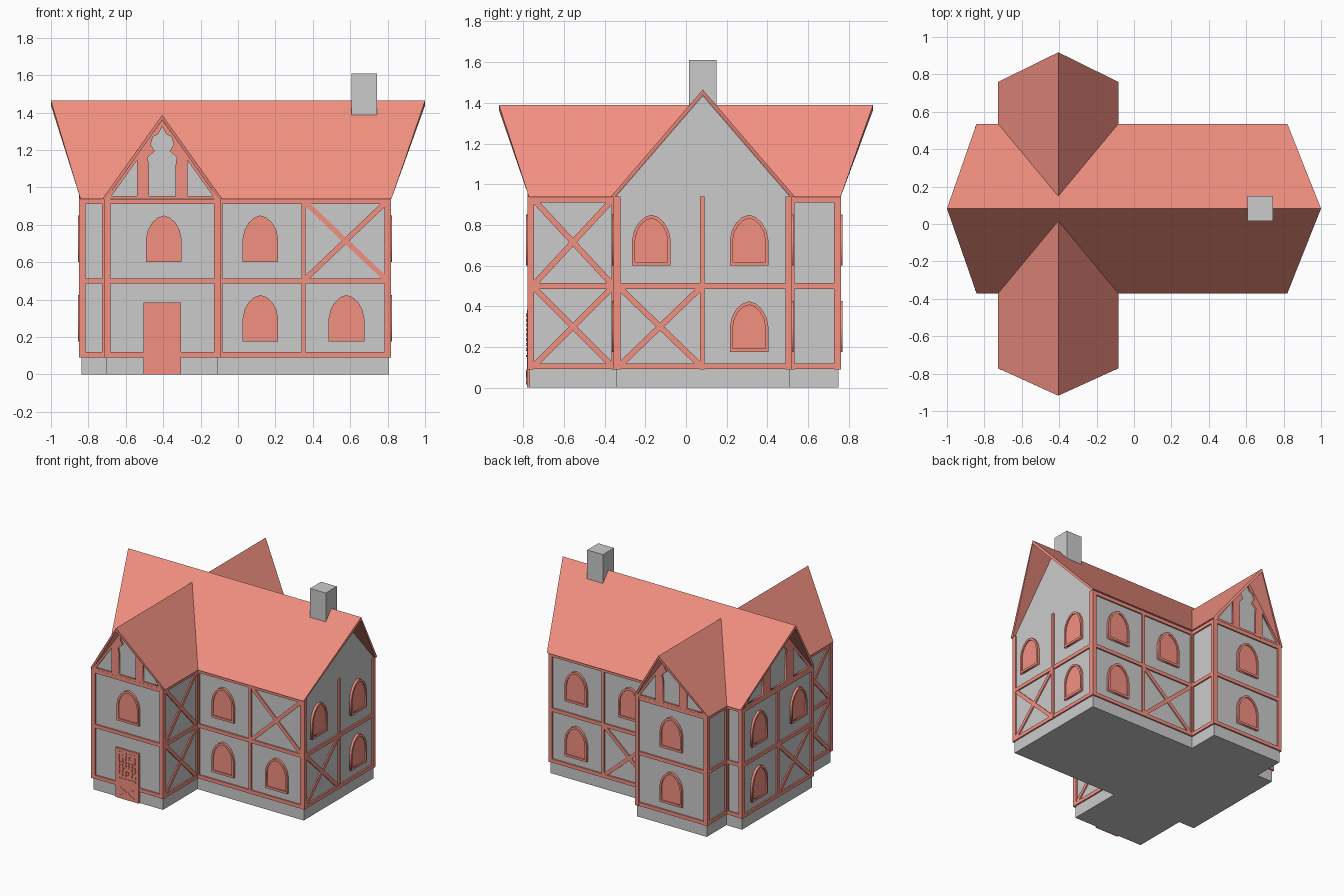
import bpy, bmesh, math, random
from mathutils import Matrix, Vector

if "Cube" in bpy.data.objects:
    bpy.data.objects.remove(bpy.data.objects["Cube"])

red = bpy.data.materials.new("red_paint")
red.diffuse_color = (0.9, 0.28, 0.22, 1)
red.use_nodes = True
red.node_tree.nodes["Principled BSDF"].inputs["Base Color"].default_value = red.diffuse_color
Z = Vector((0, 0, 1))


def frame(normal, offset):
    """Wall frame: u runs right as seen from outside, v is up, w is outward."""
    n = Vector(normal)
    m = Matrix((Z.cross(n), Z, n)).transposed().to_4x4()
    m.translation = n * offset
    return m


def finish(name, bm, matrix=Matrix(), mat=red):
    bmesh.ops.recalc_face_normals(bm, faces=bm.faces)
    me = bpy.data.meshes.new(name)
    bm.to_mesh(me)
    bm.free()
    ob = bpy.data.objects.new(name, me)
    ob.matrix_world = matrix
    if mat:
        me.materials.append(mat)
    bpy.context.collection.objects.link(ob)
    return ob


def loft(bm, ring_a, ring_b):
    a = [bm.verts.new(p) for p in ring_a]
    b = [bm.verts.new(p) for p in ring_b]
    bm.faces.new(a)
    bm.faces.new(b)
    for i in range(len(a)):
        j = (i + 1) % len(a)
        bm.faces.new((a[i], a[j], b[j], b[i]))


def plate(bm, pts, w0, w1):
    loft(bm, [(u, v, w0) for u, v in pts], [(u, v, w1) for u, v in pts])


def rect(u0, u1, v0, v1):
    return [(u0, v0), (u1, v0), (u1, v1), (u0, v1)]


def bar(bm, p, q, width, depth):
    p, q = Vector(p), Vector(q)
    d = (q - p).normalized() * width / 2
    s = Vector((-d.y, d.x))
    plate(bm, [p - s, q - s, q + s, p + s], -0.005, depth)


def cut_panel(name, outlines, matrix, depth):
    """Flat panel with holes, from a filled curve."""
    cu = bpy.data.curves.new(name, 'CURVE')
    cu.dimensions, cu.fill_mode, cu.extrude = '2D', 'BOTH', depth
    cu.materials.append(red)
    for pts in outlines:
        sp = cu.splines.new('POLY')
        sp.points.add(len(pts) - 1)
        for k, (u, v) in enumerate(pts):
            sp.points[k].co = (u, v, 0, 1)
        sp.use_cyclic_u = True
    ob = bpy.data.objects.new(name, cu)
    ob.matrix_world = matrix
    bpy.context.collection.objects.link(ob)
    bpy.context.view_layer.objects.active = ob
    bpy.ops.object.select_all(action='DESELECT')
    ob.select_set(True)
    bpy.ops.object.convert(target='MESH')


ARCH = [(.095, 0), (.095, .125), (.085, .172), (.062, .212), (.033, .238), (0, .25)]
ARCH += [(-x, z) for x, z in ARCH[-2::-1]]


def window(name, m, u, v):
    outer = [(u + x, v + z) for x, z in ARCH]
    inner = [(u + x * .84, v + .125 + (z - .125) * .86) for x, z in ARCH]
    cut_panel(name + "_frame", [outer, inner], m, 0.018)
    bm = bmesh.new()
    plate(bm, inner, -0.005, 0.010)
    finish(name + "_pane", bm, m)


def wall(name, normal, offset, u0, u1, mids=(), windows=(), braces=(), rails=(.105, .5, .925)):
    m = frame(normal, offset)
    bm = bmesh.new()
    d = 0.012
    for a, b in ((u0 - .01, u0 + .022), (u1 - .022, u1 + .01)):
        plate(bm, rect(a, b, .09, .94), -.005, d)
    for c in mids:
        plate(bm, rect(c - .011, c + .011, .09, .94), -.005, d)
    for v in rails:
        plate(bm, rect(u0, u1, v - .014, v + .014), -.005, d - .001)
    for a, b, level in braces:
        lo, hi = ((.11, .49), (.51, .92))[level]
        bar(bm, (a, lo), (b, hi), .028, d - .003)
        bar(bm, (a, hi), (b, lo), .028, d - .004)
    finish(name + "_timbers", bm, m)
    for k, (u, level) in enumerate(windows):
        window(f"{name}_window_{k + 1}", m, u, (.175, .6)[level])


def tracery(name, normal, offset, centre, su, sv):
    lobe = [(.07, .015), (.07, .17), (.078, .22), (.04, .255), (.062, .29),
            (.05, .33), (.022, .345), (0, .385)]
    mid = lobe + [(-x, z) for x, z in lobe[-2::-1]]
    side = [(.135, .015), (.27, .015), (.135, .205)]
    loops = [[(-.3, 0), (.3, 0), (0, .42)], mid, side, [(-x, z) for x, z in side]]
    loops = [[(centre + x * su, .94 + z * sv) for x, z in lp] for lp in loops]
    cut_panel(name, loops, frame(normal, offset), 0.012)


# House masses and roofs: main block along x, cross wing along y
XC, YC = -0.405, 0.0825


def mass(name, half, top, s0, s1, place):
    prof = [(-half, 0), (half, 0), (half, .94), (0, top), (-half, .94)]
    bm = bmesh.new()
    loft(bm, [place(s0, t, z) for t, z in prof], [place(s1, t, z) for t, z in prof])
    finish(name, bm, mat=None)


def roof(name, half, top, eave, ridge, place):
    th = .027
    prof = [(-half, .938), (0, top), (half, .938), (half - .022, .938), (0, top - th), (-half + .022, .938)]
    bm = bmesh.new()
    rings = [[place(ridge[k] if t == 0 else eave[k], t, z) for t, z in prof] for k in (0, 1)]
    a, b = [[bm.verts.new(p) for p in r] for r in rings]
    for i in range(6):
        j = (i + 1) % 6
        bm.faces.new((a[i], a[j], b[j], b[i]))
    for r in (a, b):
        bm.faces.new((r[0], r[1], r[4], r[5]))
        bm.faces.new((r[1], r[2], r[3], r[4]))
    finish(name, bm)


along_x = lambda s, t, z: (s, YC + t, z)
along_y = lambda s, t, z: (XC + t, s, z)
mass("main_walls", .4275, 1.435, -.838, .806, along_x)
mass("wing_walls", .299, 1.36, -.768, .75, along_y)
roof("main_roof", .453, 1.465, (-.842, .82), (-1, 1), along_x)
roof("wing_roof", .321, 1.388, (-.772, .76), (-.918, .918), along_y)

# Chimney
bm = bmesh.new()
plate(bm, rect(.608, .743, .015, .15), 1.3, 1.61)
finish("chimney", bm, mat=None)

F, R, B, L = (0, -1, 0), (1, 0, 0), (0, 1, 0), (-1, 0, 0)
# Wing ends
wall("wing_front", F, .768, -.704, -.106, windows=[(-.397, 1)])
wall("wing_back", B, .75, .106, .704, windows=[(.405, 0), (.405, 1)])
tracery("front_gable_tracery", F, .768, XC, 1, 1)
tracery("back_gable_tracery", B, .75, -XC, 1, 1)
# Wing sides
wall("wing_front_right", R, -.106, -.768, -.345, braces=[(-.745, -.365, 0), (-.745, -.365, 1)])
wall("wing_front_left", L, .704, .345, .768, braces=[(.365, .745, 0), (.365, .745, 1)])
wall("wing_back_right", R, -.106, .51, .75)
wall("wing_back_left", L, .704, -.75, -.51)
# Long walls of the main block
wall("main_front", F, .345, -.106, .806, [.35], [(.12, 1), (.12, 0), (.58, 0)], [(.36, .79, 1)])
wall("main_back", B, .51, -.806, .106, [-.35], [(-.12, 1), (-.58, 1), (-.58, 0)], [(-.34, .09, 0)])
wall("main_front_left", F, .345, -.838, -.704)
wall("main_back_left", B, .51, .704, .838)
# Gable ends of the main block
wall("main_right", R, .806, -.345, .51, [.08], [(-.17, 1), (.31, 1), (.31, 0)],
     [(-.325, .07, 0)], rails=(.105, .5))
wall("main_left", L, .838, -.51, .345, [-.08], [(-.31, 1), (.17, 1), (-.31, 0)], [(-.07, .325, 0)])
tracery("left_gable_tracery", L, .838, -YC, 1.4, 1.17)

# Door with carved planks above a crossed lower panel
m = frame(F, .768)
bm = bmesh.new()
plate(bm, rect(-.505, -.305, 0, .385), -.005, .014)
bar(bm, (-.465, .02), (-.345, .085), .012, .018)
bar(bm, (-.465, .085), (-.345, .02), .012, .017)
plate(bm, rect(-.48, -.33, .15, .162), 0, .018)
random.seed(3)
for i in range(6):
    for j in range(8):
        u = -.472 + i * .027 + random.uniform(-.004, .004)
        v = .188 + j * .024
        plate(bm, rect(u - .006, u + .006, v - .008, v + .008), 0, .018)
finish("door", bm, m)
